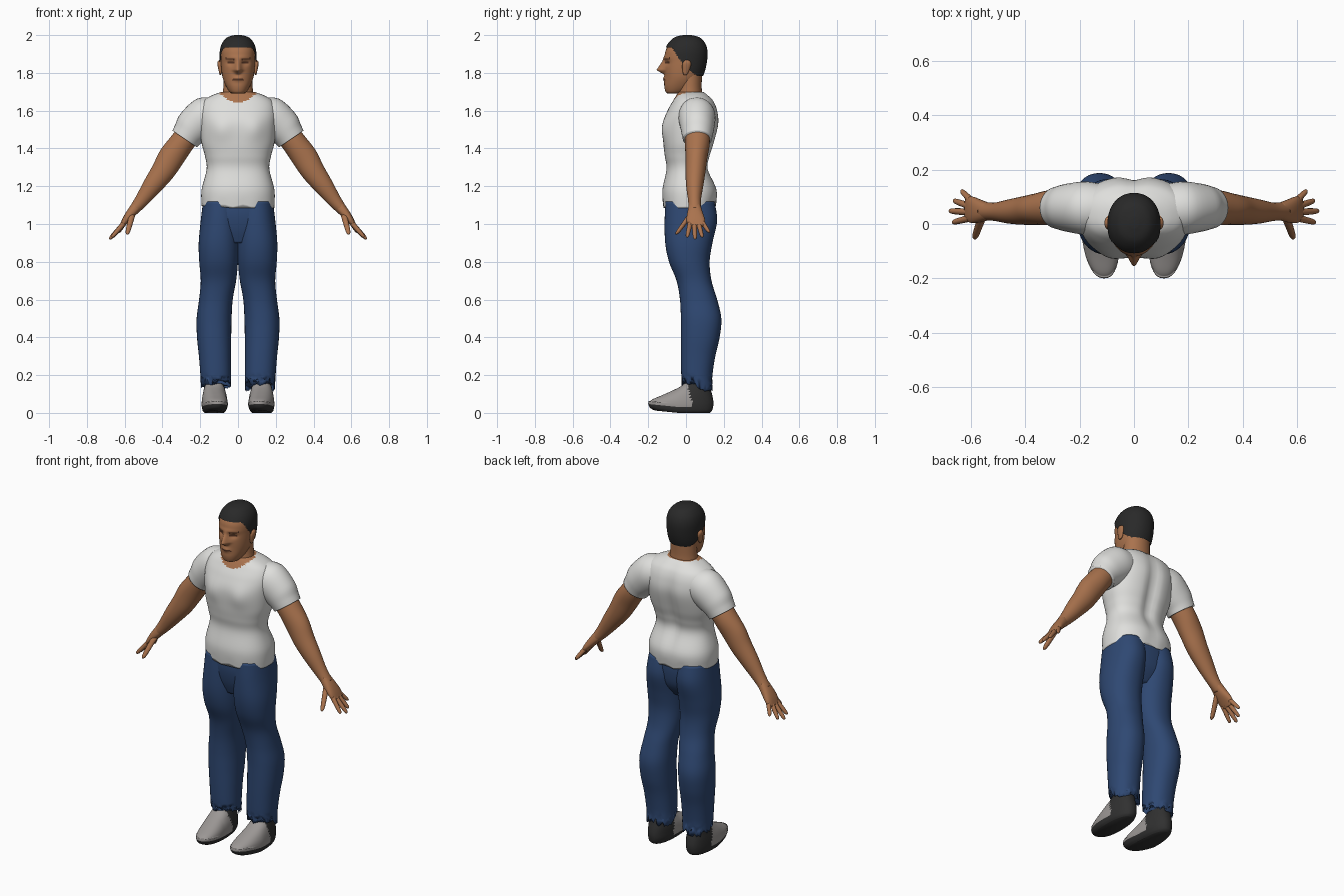
import bpy, bmesh, math, random
from mathutils import Vector

if "Cube" in bpy.data.objects:
    bpy.data.objects.remove(bpy.data.objects["Cube"])

random.seed(4)


def material(name, r, g, b):
    m = bpy.data.materials.new(name)
    m.diffuse_color = (r, g, b, 1)
    m.use_nodes = True
    m.node_tree.nodes["Principled BSDF"].inputs["Base Color"].default_value = m.diffuse_color
    return m


SHIRT = material("white_cotton", 0.74, 0.74, 0.72)
SKIN = material("brown_skin", 0.40, 0.17, 0.075)
JEANS = material("blue_denim", 0.028, 0.065, 0.17)
HAIR = material("black_hair", 0.022, 0.022, 0.022)
GREY = material("grey_shoe", 0.33, 0.31, 0.30)
DARK = material("dark_rubber", 0.03, 0.03, 0.03)
FEATURE = material("dark_brown_feature", 0.09, 0.035, 0.018)


def spline(rows, steps):
    """Catmull-Rom interpolation of rows of numbers."""
    out = []
    for i in range(len(rows) - 1):
        a, b = rows[max(i - 1, 0)], rows[i]
        c, d = rows[i + 1], rows[min(i + 2, len(rows) - 1)]
        for s in range(steps):
            t = s / steps
            out.append([0.5 * (2 * q + (r - p) * t + (2 * p - 5 * q + 4 * r - w) * t * t
                               + (3 * q - p - 3 * r + w) * t ** 3)
                        for p, q, r, w in zip(a, b, c, d)])
    return out + [list(rows[-1])]


def loft(name, rows, mats, n=32, steps=5, power=2.0, side=1, deform=None, rule=None, keep=None):
    """Skin rings (cx, cy, cz, ux, uz, ry); u lies in the xz plane, the other axis is y."""
    bm = bmesh.new()
    rings = []
    for cx, cy, cz, ux, uz, ry in spline(rows, steps):
        ring = []
        for k in range(n):
            a = 2 * math.pi * k / n
            c, s = math.cos(a), math.sin(a)
            c = math.copysign(abs(c) ** (2 / power), c)
            s = math.copysign(abs(s) ** (2 / power), s)
            p = Vector((cx + ux * c, cy + ry * s, cz + uz * c))
            if deform:
                p = deform(p)
            ring.append(bm.verts.new((p.x * side, p.y, p.z)))
        rings.append(ring)
    for r0, r1 in zip(rings, rings[1:]):
        for k in range(n):
            j = (k + 1) % n
            bm.faces.new((r0[k], r0[j], r1[j], r1[k]))
    bm.faces.new(rings[0])
    bm.faces.new(rings[-1])
    bmesh.ops.recalc_face_normals(bm, faces=bm.faces)
    for f in bm.faces:
        f.smooth = True
        if rule:
            f.material_index = rule(f.calc_center_median())
    if keep:
        gone = [f for f in bm.faces if not keep(f.calc_center_median())]
        bmesh.ops.delete(bm, geom=gone, context='FACES')
    me = bpy.data.meshes.new(name)
    bm.to_mesh(me)
    bm.free()
    for m in mats:
        me.materials.append(m)
    ob = bpy.data.objects.new(name, me)
    bpy.context.collection.objects.link(ob)
    return ob


def level(z, x0, x1, yf, yb):
    """Horizontal ring from its extents."""
    return ((x0 + x1) / 2, (yf + yb) / 2, z, (x1 - x0) / 2, 0, (yb - yf) / 2)


def limb(points):
    """Rings square to a path of (x, y, z, thickness, y half width)."""
    rows = []
    for i, (x, y, z, r, ry) in enumerate(points):
        a, b = points[max(i - 1, 0)], points[min(i + 1, len(points) - 1)]
        d = Vector((b[0] - a[0], b[2] - a[2])).normalized()
        rows.append((x, y, z, -d.y * r, d.x * r, ry))
    return rows


def bump(v, mid, width):
    return math.exp(-((v - mid) / width) ** 2)


# Shirt body with chest and spine shaping, and the scooped neckline
def torso_shape(p):
    if p.y < 0:
        p.y -= 0.012 * bump(abs(p.x), 0.09, 0.05) * bump(p.z, 1.50, 0.06)
    else:
        p.y -= 0.022 * bump(p.x, 0, 0.035) * bump(p.z, 1.42, 0.22)
    if p.z < 1.13:
        p.z += 0.006 * math.sin(p.x * 60)
    return p


def neckline(c):
    return int(c.y < 0.03 and c.z > 1.645 + 5 * c.x ** 2)


TORSO = [(1.09, .192, -.12, .158), (1.18, .193, -.125, .165), (1.29, .166, -.103, .12),
         (1.36, .175, -.112, .13), (1.43, .193, -.12, .152), (1.53, .203, -.122, .175),
         (1.60, .205, -.098, .168), (1.65, .185, -.07, .148), (1.68, .14, -.052, .12),
         (1.70, .085, -.04, .095)]
loft("shirt_body", [level(z, -w, w, f, b) for z, w, f, b in TORSO], [SHIRT, SKIN],
     n=64, steps=6, power=2.35, deform=torso_shape, rule=neckline)

# Neck
NECK = [(1.62, .085, -.035, .08), (1.68, .082, -.045, .085), (1.73, .077, -.04, .083),
        (1.80, .075, -.04, .085)]
loft("neck", [level(z, -w, w, f, b) for z, w, f, b in NECK], [SKIN])

# Head, with nose, brow, sockets and lips pushed out of the front
HEAD = [(1.69, .028, -.095, -.03), (1.70, .045, -.108, .0), (1.73, .064, -.115, .045),
        (1.77, .08, -.113, .075), (1.81, .087, -.114, .092), (1.86, .09, -.113, .103),
        (1.91, .09, -.11, .106), (1.945, .081, -.093, .097), (1.97, .063, -.07, .078),
        (1.984, .042, -.045, .055), (1.992, .012, -.01, .02)]


def face_shape(p):
    if p.y < -0.03:
        if 1.79 < p.z < 1.88:
            h = (1.88 - p.z) / 0.065 if p.z > 1.815 else (p.z - 1.79) / 0.025
            p.y -= 0.042 * h * bump(p.x, 0, 0.010 + 0.010 * h)
        p.y += 0.010 * bump(abs(p.x), 0.04, 0.02) * bump(p.z, 1.853, 0.014)
        p.y -= 0.006 * bump(p.z, 1.88, 0.012) * bump(p.x, 0, 0.06)
        p.y -= 0.008 * bump(p.x, 0, 0.025) * bump(p.z, 1.768, 0.014)
    return p


def face_paint(c):
    ax = abs(c.x)
    if c.y > -0.05:
        return 0
    eye = 0.022 < ax < 0.058 and abs(c.z - 1.855) < 0.005
    brow = 0.018 < ax < 0.066 and abs(c.z - 1.874 - 0.1 * (ax - 0.04)) < 0.004
    mouth = ax < 0.03 and abs(c.z - 1.767) < 0.004
    return int(eye or brow or mouth)


loft("head", [level(z, -w, w, f, b) for z, w, f, b in HEAD], [SKIN, FEATURE],
     n=96, steps=9, power=2.15, deform=face_shape, rule=face_paint)


# Hair shell, trimmed along the hairline
def above_hairline(c):
    if c.y < -0.075:
        line = 1.935
    elif c.y < -0.02:
        line = 1.935 - (c.y + 0.075) * 1.55
    else:
        line = max(1.785, 1.85 - (c.y + 0.02) * 0.85)
    return c.z > line


def hair_shape(p):
    p.z += 0.008 * max(0, min(1, (p.z - 1.9) / 0.08))
    return p


loft("hair", [level(z, -w - .007, w + .007, f - .006, b + .008) for z, w, f, b in HEAD], [HAIR],
     n=96, steps=9, power=2.15, deform=hair_shape, keep=above_hairline)

# Pelvis of the jeans, filling between the legs
PELVIS = [(.90, .12, -.07, .09), (.97, .175, -.095, .135), (1.05, .19, -.108, .15),
          (1.13, .183, -.105, .148)]
loft("jeans_hips", [level(z, -w, w, f, b) for z, w, f, b in PELVIS], [JEANS], power=2.4)

LEG = [(1.12, .0, .185, -.108, .15), (1.02, -.004, .197, -.113, .165), (.90, -.004, .208, -.11, .14),
       (.80, .0, .205, -.09, .125), (.70, .010, .197, -.05, .135), (.60, .028, .206, -.032, .165),
       (.50, .034, .219, -.027, .187), (.40, .036, .217, -.027, .178), (.30, .037, .207, -.027, .155),
       (.20, .037, .199, -.025, .14), (.13, .037, .196, -.02, .138)]
SHOE = [(.0, .075, .178, -.165, .125), (.012, .064, .187, -.19, .138), (.035, .056, .192, -.2, .144),
        (.06, .056, .192, -.185, .145), (.09, .06, .188, -.125, .14), (.12, .068, .182, -.065, .132),
        (.15, .075, .176, -.015, .125), (.18, .08, .17, .0, .12)]
SLEEVE = [(.09, .055, 1.585, .085, .085), (.17, .058, 1.568, .106, .098), (.235, .06, 1.515, .098, .09),
          (.265, .06, 1.475, .084, .082), (.282, .06, 1.45, .079, .077)]
ARM = [(.25, .06, 1.49, .064, .066), (.305, .06, 1.42, .066, .065), (.355, .055, 1.35, .069, .058),
       (.40, .05, 1.275, .062, .053), (.455, .046, 1.20, .051, .045), (.51, .045, 1.125, .037, .034),
       (.555, .047, 1.07, .027, .033)]
PALM = [(.535, .046, 1.095, .028, .031), (.568, .048, 1.055, .025, .042), (.595, .052, 1.02, .019, .049),
        (.615, .055, .99, .012, .044)]
# Fingers: base and tip
FINGERS = {"little_finger": ((.60, .087, 1.01), (.635, .122, .955)),
           "ring_finger": ((.605, .066, 1.005), (.664, .086, .93)),
           "middle_finger": ((.607, .044, 1.0), (.68, .048, .92)),
           "index_finger": ((.603, .022, 1.005), (.668, .006, .93)),
           "thumb": ((.56, .025, 1.05), (.587, -.052, .945))}


def ragged_hem(p):
    low = max(0, (0.21 - p.z) / 0.08)
    if low > 0:
        p.z += low * (random.uniform(-0.018, 0.028) + (0.03 if p.y < 0.05 else 0))
        p.y += low * random.uniform(-0.004, 0.004)
    return p


def shoe_shape(p):
    toe = max(0, -p.y - 0.04)
    p.x -= 0.09 * toe
    p.z += 0.10 * toe * (1 if p.z < 0.05 else 0.5)
    return p


def shoe_paint(c):
    return int(c.z < 0.03 + 0.08 * max(0, -c.y) or c.y > 0.045 - 0.25 * c.z)


for side, tag in ((1, "left"), (-1, "right")):
    # Trouser leg and shoe
    loft(tag + "_jeans_leg", [level(*r) for r in LEG], [JEANS], n=48, power=2.2,
         side=side, deform=ragged_hem)
    loft(tag + "_shoe", [level(*r) for r in SHOE], [GREY, DARK], n=64, steps=6, power=2.3,
         side=side, deform=shoe_shape, rule=shoe_paint)
    # Sleeve, bare arm and hand
    loft(tag + "_sleeve", limb(SLEEVE), [SHIRT], side=side)
    loft(tag + "_arm", limb(ARM), [SKIN], side=side)
    loft(tag + "_palm", limb(PALM), [SKIN], n=24, power=2.4, side=side)
    for finger, (a, b) in FINGERS.items():
        a, b = Vector(a), Vector(b)
        r = 0.015 if finger == "thumb" else 0.0125
        path = [(*a.lerp(b, t), r * s, r * s) for t, s in
                ((0, 1.1), (.35, 1), (.7, .9), (.92, .7), (1, .25))]
        loft(f"{tag}_{finger}", limb(path), [SKIN], n=12, steps=3, side=side)
    # Ear
    ear = [(1.79, .090, .097, -.012, .004), (1.805, .084, .101, -.018, .014),
           (1.84, .084, .108, -.02, .026), (1.858, .086, .108, -.014, .024), (1.868, .09, .1, -.004, .012)]
    loft(tag + "_ear", [level(*r) for r in ear], [SKIN], n=16, side=side)
